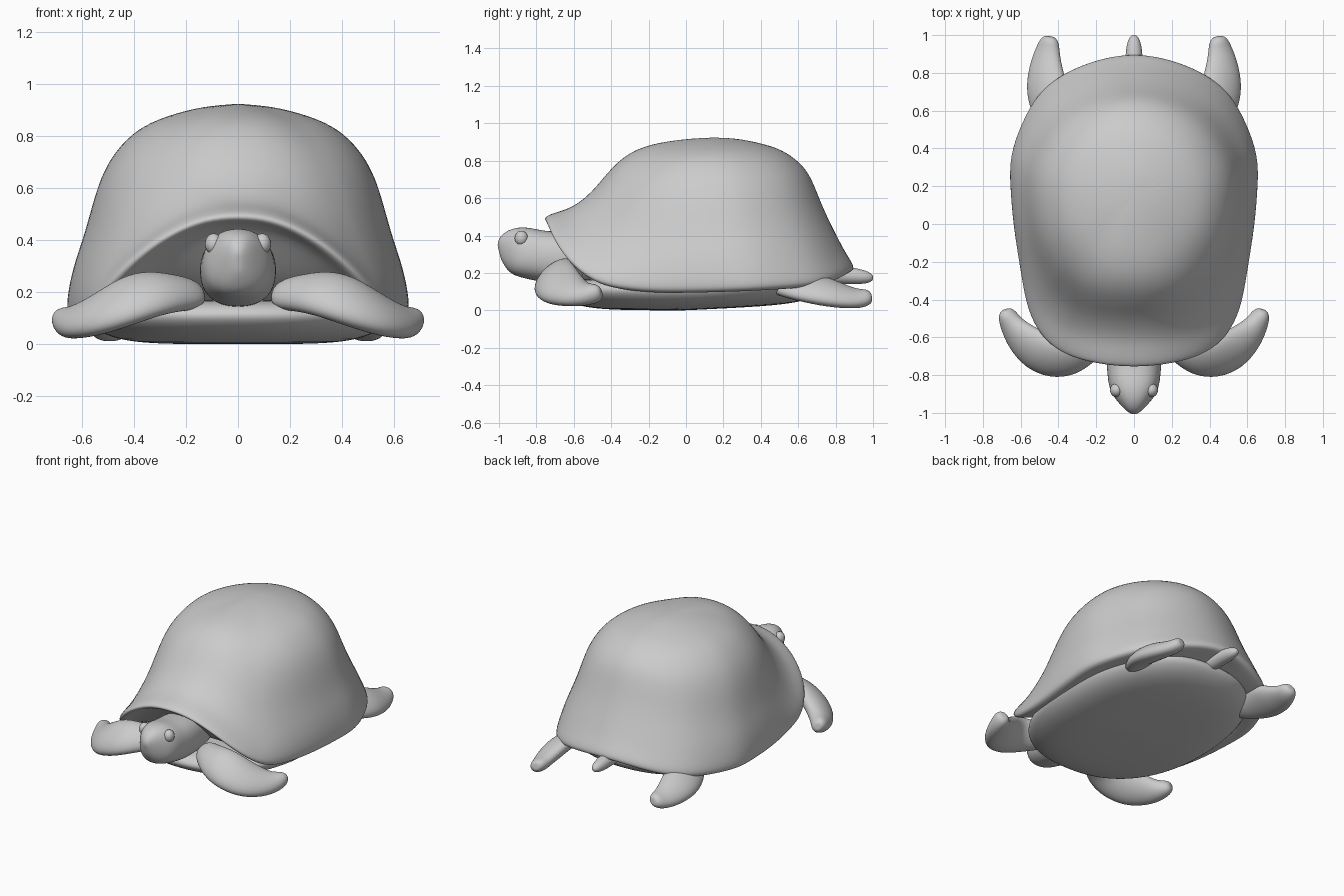
import bpy, math
from mathutils import Vector

if "Cube" in bpy.data.objects:
    bpy.data.objects.remove(bpy.data.objects["Cube"])


def skin(name, rings, first, last, level=2):
    """Join closed rings of equal length, close both ends at a point, and smooth."""
    n = len(rings[0])
    verts = [Vector(p) for r in rings for p in r] + [Vector(first), Vector(last)]
    a, b = len(verts) - 2, len(verts) - 1
    faces = []
    for k in range(len(rings) - 1):
        for i in range(n):
            j = (i + 1) % n
            faces.append((k * n + i, k * n + j, (k + 1) * n + j, (k + 1) * n + i))
    base = (len(rings) - 1) * n
    for i in range(n):
        j = (i + 1) % n
        faces += [(a, j, i), (b, base + i, base + j)]
    me = bpy.data.meshes.new(name)
    me.from_pydata(verts, [], faces)
    ob = bpy.data.objects.new(name, me)
    bpy.context.collection.objects.link(ob)
    bpy.ops.object.select_all(action='DESELECT')
    ob.select_set(True)
    bpy.context.view_layer.objects.active = ob
    bpy.ops.object.mode_set(mode='EDIT')
    bpy.ops.mesh.select_all(action='SELECT')
    bpy.ops.mesh.normals_make_consistent(inside=False)
    bpy.ops.object.mode_set(mode='OBJECT')
    bpy.ops.object.shade_smooth()
    m = ob.modifiers.new("smooth", 'SUBSURF')
    m.levels = m.render_levels = level
    return ob


def limb(name, path, sx=1, roll=0, power=1, n=16):
    """Oval tube along a path of (x, y, z, half width, half thickness)."""
    pts = [Vector((sx * p[0], p[1], p[2])) for p in path]
    ca, sa = math.cos(math.radians(roll)), sx * math.sin(math.radians(roll))
    rings = []
    for i, p in enumerate(path):
        t = (pts[min(i + 1, len(pts) - 1)] - pts[max(i - 1, 0)]).normalized()
        s = t.cross(Vector((0, 0, 1))).normalized()
        u = s.cross(t)
        s, u = s * ca - u * sa, u * ca + s * sa
        ring = []
        for k in range(n):
            c, d = math.cos(2 * math.pi * k / n), math.sin(2 * math.pi * k / n)
            ring.append(pts[i] + s * p[3] * math.copysign(abs(c) ** power, c)
                        + u * p[4] * math.copysign(abs(d) ** power, d))
        rings.append(ring)
    return skin(name, rings, pts[0], pts[-1])


# Shell: half of the rim outline, then mirrored
half = [(0, -.768, .502), (.13, -.76, .49), (.25, -.738, .44), (.36, -.705, .37),
        (.47, -.635, .27), (.545, -.52, .18), (.582, -.4, .145), (.612, -.2, .125),
        (.642, 0, .125), (.658, .2, .13), (.664, .36, .135), (.60, .54, .145),
        (.52, .69, .155), (.41, .785, .175), (.28, .85, .2), (.14, .893, .225),
        (0, .91, .235)]
rim = half + [(-x, y, z) for x, y, z in half[-2:0:-1]]
APEX = Vector((0, .15, .925))
# (radius, height) steps from rim to apex, at the front, side and back
front = [(1, 0), (.92, .06), (.81, .12), (.70, .32), (.64, .5), (.58, .66),
         (.53, .76), (.465, .85), (.35, .93), (.17, .98)]
flank = [(1, 0), (.995, .1), (.965, .225), (.915, .35), (.875, .475), (.835, .6),
         (.765, .735), (.63, .86), (.48, .925), (.25, .98)]
back = [(1, 0), (.94, .1), (.88, .23), (.815, .37), (.755, .51), (.70, .65),
        (.635, .77), (.51, .88), (.38, .94), (.17, .99)]
# Underside lip and hollow behind the head
rings = [[(.55 * x, .1 + .55 * (y - .1), .13) for x, y, z in rim],
         [(.78 * x, .1 + .78 * (y - .1), .05 + .55 * z) for x, y, z in rim],
         [(.9 * x, .1 + .9 * (y - .1), z - .035) for x, y, z in rim],
         [(.975 * x, .1 + .975 * (y - .1), z - .03) for x, y, z in rim]]
for f, s, b in zip(front, flank, back):
    ring = []
    for x, y, z in rim:
        dy = (y - .1) / (.86 if y < .1 else .8)
        q = dy * dy + (x / .655) ** 2
        w = dy * dy / q
        e = f if y < .1 else b
        r = e[0] * w + s[0] * (1 - w)
        h = e[1] * w + s[1] * (1 - w)
        r /= max(q, 1) ** (.6 * h)          # outline turns oval towards the top
        ring.append((x * r, .1 + .05 * h * h + (y - .1) * r, z + (APEX.z - z) * h))
    rings.append(ring)
skin("shell", rings, (0, .1, .13), APEX)

# Belly plate: rounded slab
rings = []
for s, z in [(.3, 0), (.55, .002), (.75, .012), (.9, .04), (.985, .085), (1, .12), (.95, .155),
             (.85, .17), (.5, .17)]:
    ring = []
    for k in range(32):
        c, d = math.cos(k * math.pi / 16), math.sin(k * math.pi / 16)
        x = .59 * s * math.copysign(abs(c) ** .85, c)
        y = .04 + .745 * s * math.copysign(abs(d) ** .85, d)
        ring.append((x, y, z + .05 * max(0, y)))
    rings.append(ring)
skin("belly_plate", rings, (0, 0, 0), (0, 0, .17))

# Head and neck
limb("head", [(0, -.4, .27, .12, .11), (0, -.55, .275, .14, .13), (0, -.67, .28, .152, .143),
              (0, -.78, .29, .145, .138), (0, -.85, .307, .138, .138), (0, -.9, .317, .118, .133),
              (0, -.945, .322, .085, .115), (0, -.98, .32, .052, .085), (0, -1.0, .315, .02, .045)],
     power=.85)

# Tail
limb("tail", [(0, .7, .19, .05, .05), (0, .85, .188, .048, .048), (0, .93, .18, .044, .042),
              (0, .98, .175, .03, .03), (0, 1.0, .172, .012, .012)])

# Eyes and flippers on both sides
for sx, tag in ((-1, "left"), (1, "right")):
    bpy.ops.mesh.primitive_uv_sphere_add(segments=20, ring_count=12, radius=.04,
                                         location=(sx * .093, -.88, .385))
    eye = bpy.context.object
    eye.name = "eye_" + tag
    eye.scale = (.85, .9, 1)
    bpy.ops.object.shade_smooth()
    limb("front_flipper_" + tag,
         [(.15, -.58, .19, .07, .05), (.25, -.66, .20, .095, .06), (.34, -.705, .195, .122, .066),
          (.44, -.705, .16, .135, .07), (.53, -.665, .12, .13, .066), (.605, -.595, .093, .1, .058),
          (.65, -.53, .083, .068, .056), (.675, -.475, .092, .047, .054), (.682, -.453, .096, .024, .03)],
         sx, roll=38)
    limb("rear_flipper_" + tag,
         [(.38, .48, .15, .09, .05), (.44, .6, .13, .115, .055), (.463, .70, .11, .122, .06),
          (.468, .78, .09, .112, .058), (.467, .86, .07, .09, .05), (.455, .93, .062, .068, .046),
          (.447, .97, .07, .054, .042), (.444, .992, .074, .03, .025)],
         sx, roll=30)
